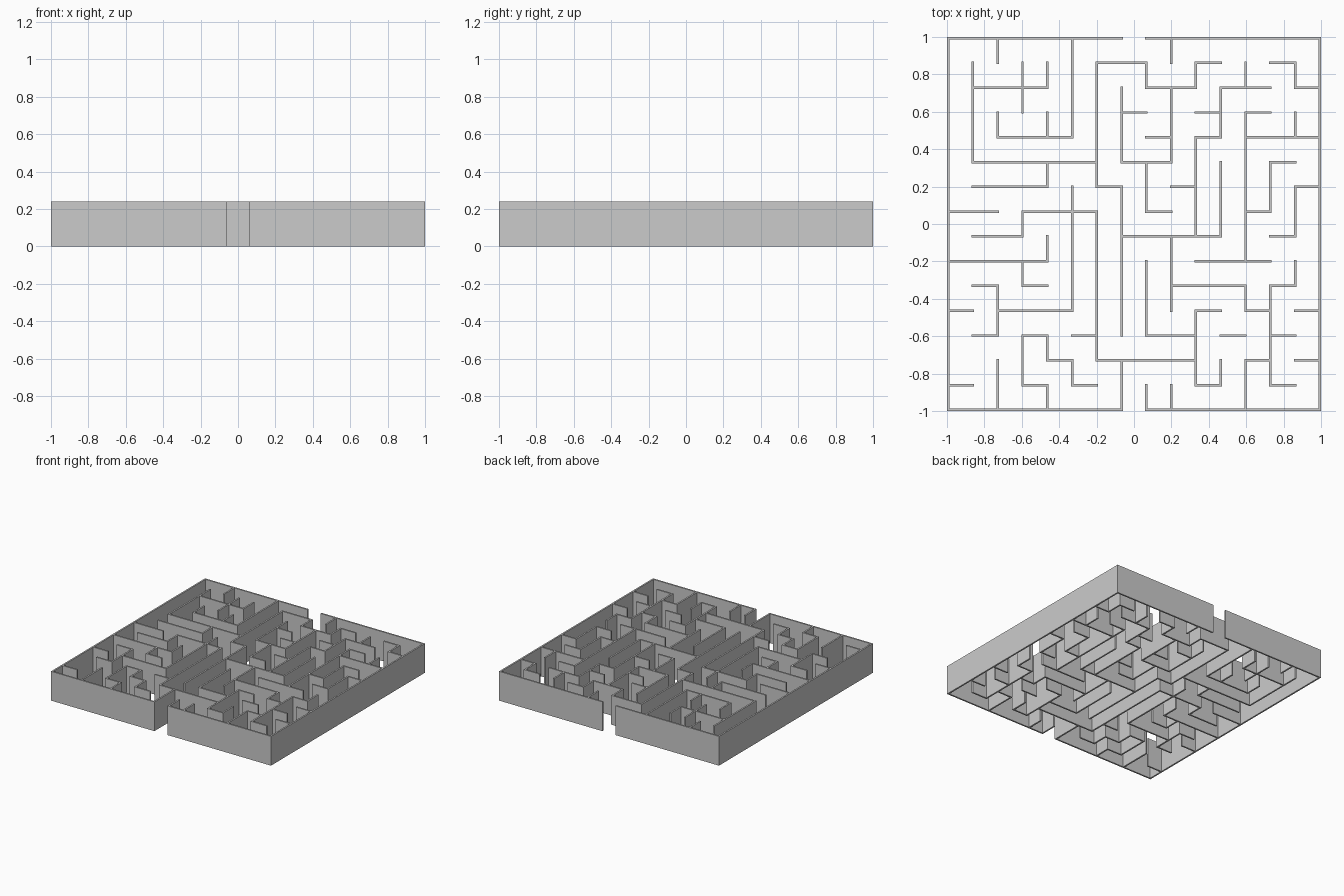
import bpy, bmesh

if "Cube" in bpy.data.objects:
    bpy.data.objects.remove(bpy.data.objects["Cube"])

N = 15                    # maze cells per side
T = 0.013                 # wall thickness
H = 0.24                  # wall height
PITCH = (2 - T) / N

# Walls along x: one entry per grid row from the back, spans in column indices
ROWS = ["", "6-8 10-11 13-14", "1-4 8-10 11-13 14-15", "7-8 10-11 12-13",
        "2-5 8-9 10-11 12-15", "1-6 7-9 13-14", "1-4 6-7 9-10 14-15",
        "0-2 3-6 8-9 12-13", "1-3 7-11 13-14", "0-4 10-13",
        "1-2 3-4 9-12 13-14", "0-1 2-5 10-11 12-13 14-15",
        "1-2 3-4 5-6 8-10 11-12 13-14", "4-5 6-10 12-13 14-15",
        "0-1 3-4 5-6 10-11 13-14"]
# Walls along y: one entry per grid column from the left, spans in row indices
COLS = ["", "1-5", "0-1 3-4 10-12 13-15", "1-3 7-8 9-10 12-14",
        "1-2 3-4 5-6 8-9 12-13 14-15", "0-4 6-11 13-14", "1-6 7-13",
        "2-5 6-12 13-15", "1-2 5-7 9-12 14-15", "0-1 2-5 8-11 14-15",
        "1-2 4-8 11-14", "2-4 5-8 13-14", "1-2 3-9 10-11 13-15",
        "5-7 10-14", "1-2 3-4 6-8 9-10"]


def coord(k):
    """Fine grid line: even = near side of a post, odd = far side."""
    return -1 + (k // 2) * PITCH + (k % 2) * T


def footprint(rows, cols):
    """Set of fine grid tiles (posts and wall runs) covered by the spans."""
    tiles = set()
    for lines, along_x in ((rows, True), (cols, False)):
        for i, spans in enumerate(lines):
            for span in spans.split():
                a, b = map(int, span.split("-"))
                for k in range(2 * a, 2 * b + 1):
                    tiles.add((k, 2 * i) if along_x else (2 * i, k))
    return tiles


def build_walls(name, tiles):
    bm = bmesh.new()
    verts = {}

    def vert(i, j):
        if (i, j) not in verts:
            verts[i, j] = bm.verts.new((coord(i), -coord(j), 0))
        return verts[i, j]

    for i, j in sorted(tiles):
        bm.faces.new([vert(i, j), vert(i + 1, j),
                      vert(i + 1, j + 1), vert(i, j + 1)])
    # raise the plan into solid walls
    ext = bmesh.ops.extrude_face_region(bm, geom=bm.faces[:], use_keep_orig=True)
    top = [g for g in ext["geom"] if isinstance(g, bmesh.types.BMVert)]
    bmesh.ops.translate(bm, verts=top, vec=(0, 0, H))
    bmesh.ops.recalc_face_normals(bm, faces=bm.faces[:])
    mesh = bpy.data.meshes.new(name)
    bm.to_mesh(mesh)
    bm.free()
    obj = bpy.data.objects.new(name, mesh)
    bpy.context.collection.objects.link(obj)


# Outer wall with an entrance at the front and an exit at the back
edge = "0-7 8-15"
side = "0-15"
outer = footprint([edge] + [""] * (N - 1) + [edge],
                  [side] + [""] * (N - 1) + [side])
build_walls("outer_wall", outer)

# Maze partitions inside
build_walls("maze_partitions", footprint(ROWS, COLS) - outer)
